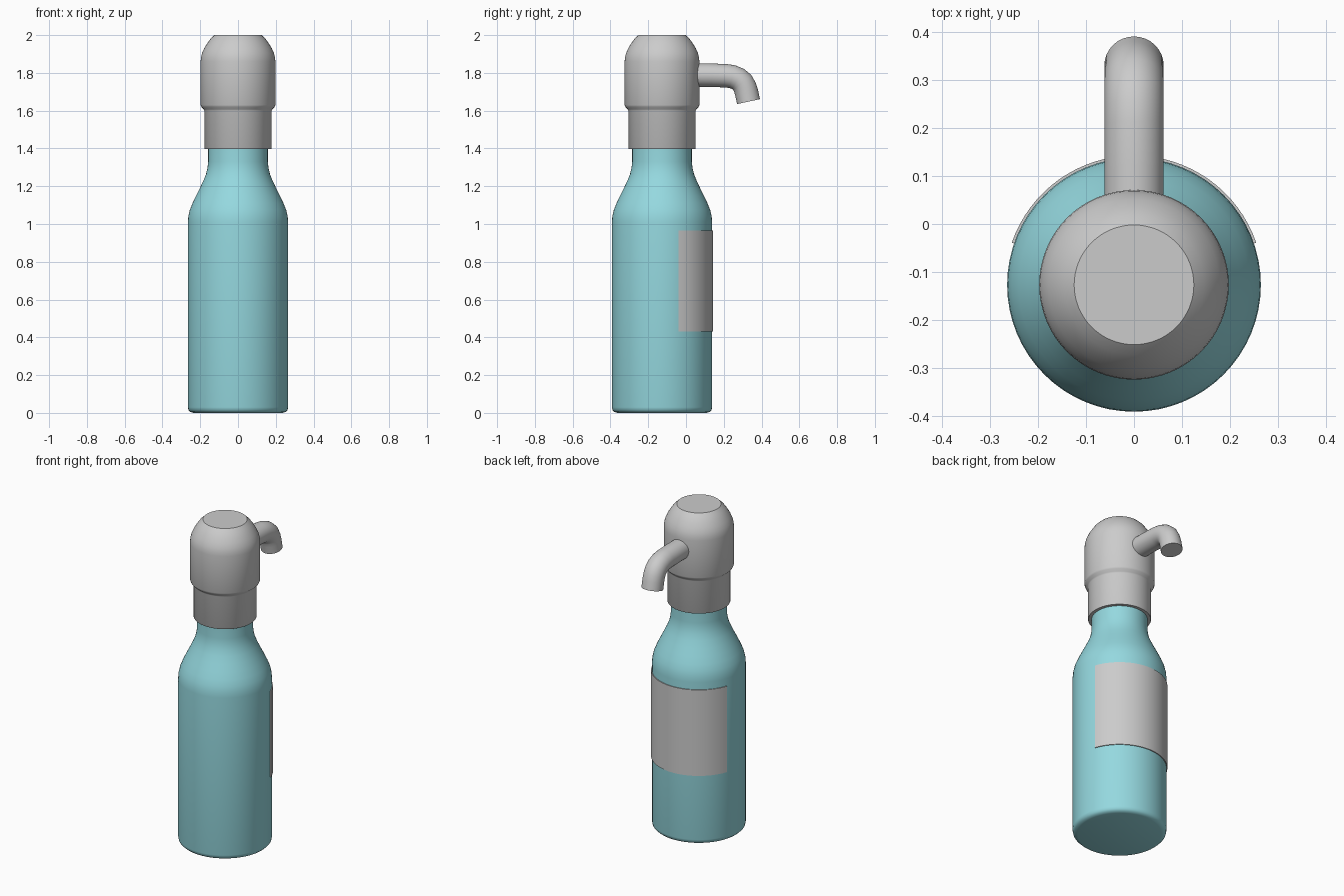
import bpy, math
from mathutils import Vector

if "Cube" in bpy.data.objects:
    bpy.data.objects.remove(bpy.data.objects["Cube"])

CY = -0.127  # bottle axis position in y


def make_object(name, verts, faces, angle=35, color=None):
    mesh = bpy.data.meshes.new(name)
    mesh.from_pydata(verts, [], faces)
    mesh.update()
    ob = bpy.data.objects.new(name, mesh)
    bpy.context.collection.objects.link(ob)
    bpy.ops.object.select_all(action='DESELECT')
    bpy.context.view_layer.objects.active = ob
    ob.select_set(True)
    bpy.ops.object.shade_smooth_by_angle(angle=math.radians(angle))
    if color:
        mat = bpy.data.materials.new(name + "_colour")
        mat.diffuse_color = color
        mat.use_nodes = True
        mat.node_tree.nodes["Principled BSDF"].inputs["Base Color"].default_value = mat.diffuse_color
        mesh.materials.append(mat)
    return ob


def skin(rings):
    """Join equal closed rings into a capped tube."""
    n = len(rings[0])
    verts = [v for r in rings for v in r]
    faces = [(k * n + i, k * n + (i + 1) % n, (k + 1) * n + (i + 1) % n, (k + 1) * n + i)
             for k in range(len(rings) - 1) for i in range(n)]
    faces += [tuple(reversed(range(n))), tuple(range(len(verts) - n, len(verts)))]
    return verts, faces


def lathe(name, profile, color=None, n=64):
    rings = [[(r * math.cos(math.tau * i / n), CY + r * math.sin(math.tau * i / n), z)
              for i in range(n)] for r, z in profile]
    return make_object(name, *skin(rings), color=color)


# Bottle body with rounded foot, sloping shoulder and neck
lathe("bottle", [(0.237, 0), (0.252, 0.005), (0.262, 0.015), (0.265, 0.03), (0.265, 1.01),
                 (0.263, 1.04), (0.255, 1.075), (0.241, 1.11), (0.222, 1.15), (0.202, 1.19),
                 (0.183, 1.23), (0.169, 1.265), (0.161, 1.30), (0.158, 1.33), (0.158, 1.43)],
      (0.30, 0.69, 0.74, 1))

# Pump head: collar, small flare and domed cap with a flat top
lathe("pump_head", [(0.176, 1.397), (0.178, 1.40), (0.178, 1.60), (0.182, 1.608), (0.194, 1.62),
                    (0.198, 1.63), (0.198, 1.86), (0.196, 1.882), (0.190, 1.905), (0.179, 1.930),
                    (0.164, 1.955), (0.146, 1.980), (0.125, 2.0)])

# Spout: round tube swept along a bent path in the y-z plane
path = [(0.0, 1.789), (0.12, 1.788), (0.21, 1.785), (0.245, 1.780), (0.275, 1.768),
        (0.298, 1.749), (0.312, 1.724), (0.321, 1.695), (0.331, 1.648)]
pts = [Vector((0, y, z)) for y, z in path]
X = Vector((1, 0, 0))
rings = []
for k, p in enumerate(pts):
    t = (pts[min(k + 1, len(pts) - 1)] - pts[max(k - 1, 0)]).normalized()
    side = t.cross(X)
    rings.append([p + 0.062 * (X * math.cos(math.tau * i / 32) - side * math.sin(math.tau * i / 32))
                  for i in range(32)])
verts, faces = skin(rings)
make_object("spout", verts, [tuple(reversed(f)) for f in faces])

# Label: thin curved plate wrapped around the back
rings = []
for i in range(33):
    a = math.radians(19 + 142 * i / 32)
    rings.append([(r * math.cos(a), CY + r * math.sin(a), z)
                  for r, z in ((0.262, 0.43), (0.262, 0.965), (0.27, 0.965), (0.27, 0.43))])
verts, faces = skin(rings)
label = make_object("label", verts, faces)

# Consistent outward normals
for ob in bpy.context.collection.objects:
    bpy.context.view_layer.objects.active = ob
    bpy.ops.object.mode_set(mode='EDIT')
    bpy.ops.mesh.select_all(action='SELECT')
    bpy.ops.mesh.normals_make_consistent(inside=False)
    bpy.ops.object.mode_set(mode='OBJECT')
